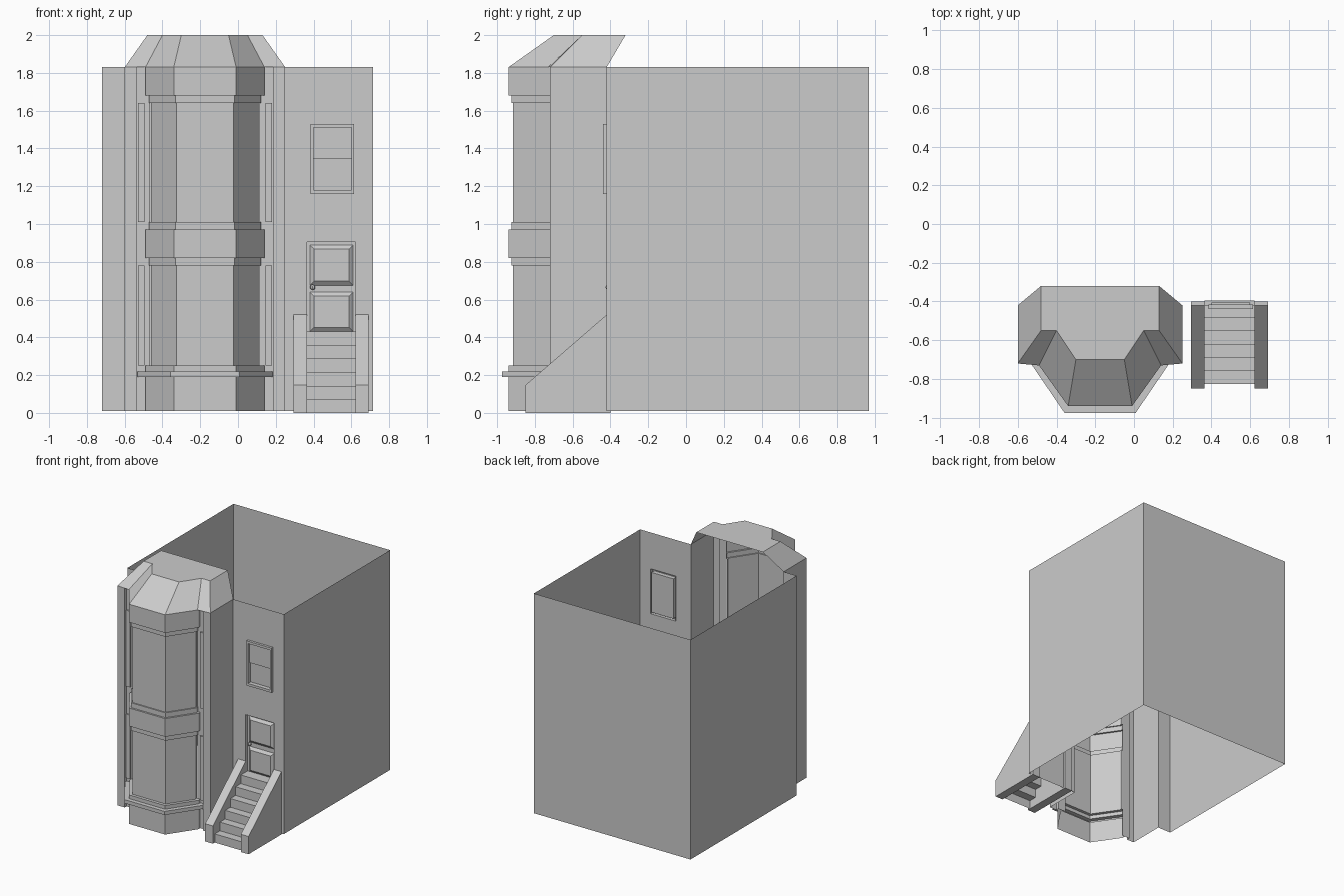
import bpy, bmesh

if "Cube" in bpy.data.objects:
    bpy.data.objects.remove(bpy.data.objects["Cube"])

CX = -0.175                      # centre line of the bay
FRONT, BAY = -0.42, -0.72        # front wall and bay shoulder planes
Z0, Z1 = 0.01, 1.83


def make(name, verts, faces):
    me = bpy.data.meshes.new(name)
    me.from_pydata(verts, [], faces)
    bm = bmesh.new()
    bm.from_mesh(me)
    bmesh.ops.remove_doubles(bm, verts=bm.verts, dist=1e-5)
    bmesh.ops.recalc_face_normals(bm, faces=bm.faces)
    bm.to_mesh(me)
    bm.free()
    ob = bpy.data.objects.new(name, me)
    bpy.context.collection.objects.link(ob)
    return ob


def loft(name, rings, cap_end=False):
    """Skin open rings of equal length."""
    n = len(rings[0])
    verts = [p for r in rings for p in r]
    faces = [(k*n+i, k*n+i+1, (k+1)*n+i+1, (k+1)*n+i)
             for k in range(len(rings)-1) for i in range(n-1)]
    if cap_end:
        faces.append(tuple(range((len(rings)-1)*n, len(rings)*n)))
    return make(name, verts, faces)


def wall(name, path, z0=Z0, z1=Z1):
    return loft(name, [[(x, y, z) for x, y in path] for z in (z0, z1)])


def prism_x(name, prof, x0, x1):
    """Solid with a (y, z) profile swept along x."""
    n = len(prof)
    verts = [(x, y, z) for x in (x0, x1) for y, z in prof]
    faces = [tuple(range(n)), tuple(range(2*n-1, n-1, -1))]
    faces += [(i, (i+1) % n, n+(i+1) % n, n+i) for i in range(n)]
    return make(name, verts, faces)


def box(name, x0, x1, y0, y1, z0, z1):
    return prism_x(name, [(y0, z0), (y1, z0), (y1, z1), (y0, z1)], x0, x1)


def nested(name, steps):
    """Concentric rectangles (x0, x1, z0, z1, y), last one filled."""
    verts, faces = [], []
    for x0, x1, z0, z1, y in steps:
        verts += [(x0, y, z0), (x1, y, z0), (x1, y, z1), (x0, y, z1)]
    for k in range(len(steps)-1):
        faces += [(4*k+i, 4*k+(i+1) % 4, 4*k+4+(i+1) % 4, 4*k+4+i) for i in range(4)]
    faces.append(tuple(range(len(verts)-4, len(verts))))
    return make(name, verts, faces)


def mirrored(half):
    return half + [(2*CX-x, *r) for x, *r in reversed(half)]


# House shell, open at the top and bottom
wall("house_walls", [(-0.6, FRONT), (-0.72, FRONT), (-0.72, 0.97),
                     (0.715, 0.97), (0.715, FRONT)])

# Front wall around the door and window openings
xs = [0.25, 0.365, 0.385, 0.615, 0.622, 0.715]
zs = [Z0, 0.43, 0.905, 1.16, 1.53, Z1]
verts = [(x, FRONT, z) for z in zs for x in xs]
faces = []
for j in range(5):
    for i in range(5):
        if (j == 1 and 1 <= i <= 3) or (j == 3 and i == 2):
            continue
        a = j*6+i
        faces.append((a, a+1, a+7, a+6))
make("front_wall", verts, faces)

# Upstairs window: projecting frame and two sashes
nested("window_frame", [(0.385, 0.615, 1.16, 1.53, -0.415), (0.385, 0.615, 1.16, 1.53, -0.44),
                        (0.40, 0.60, 1.18, 1.51, -0.44), (0.40, 0.60, 1.18, 1.51, -0.405)])
box("upper_sash", 0.40, 0.60, -0.42, -0.406, 1.345, 1.51)

# Door: recessed slab with two raised panels and a knob
nested("door", [(0.365, 0.622, 0.43, 0.905, FRONT), (0.365, 0.622, 0.43, 0.905, -0.395)])
for name, a, b in (("upper_panel", 0.675, 0.89), ("lower_panel", 0.43, 0.64)):
    nested("door_" + name, [(0.38, 0.61, a, b, -0.395),
                            (0.402, 0.588, a+0.022, b-0.022, -0.413)])
bpy.ops.mesh.primitive_uv_sphere_add(segments=8, ring_count=6, radius=0.014,
                                     location=(0.395, -0.412, 0.665))
bpy.context.object.name = "door_knob"

# Stairs, open underneath, between solid sloping side walls
steps = []
for i in range(6):
    y = -0.825 + i*0.068
    steps += [(y, i*0.0717), (y, (i+1)*0.0717)]
steps.append((-0.395, 0.43))
loft("stairs", [[(x, y, z) for y, z in steps] for x in (0.365, 0.622)])
rail = [(-0.85, 0), (-0.85, 0.147), (-0.42, 0.52), (-0.40, 0.52), (-0.40, 0)]
for name, x in (("left", 0.295), ("right", 0.622)):
    prism_x(name + "_stair_wall", rail, x, x+0.07)

# Bay shoulders: side wall, pilaster and recess on each side
R = -0.695
shoulder = [(-0.6, FRONT), (-0.6, BAY), (-0.535, BAY), (-0.535, R), (-0.465, R)]
wall("left_bay_shoulder", shoulder)
wall("right_bay_shoulder", [(2*CX-x, y) for x, y in shoulder])
for x in (-0.53, 0.145):
    for a, b in ((0.25, 0.78), (1.01, 1.64)):
        box("side_window_frame", x, x+0.035, R-0.012, R, a, b)


# Three-sided bay: offset outline follows the vertical moulding profile
def bay_ring(z, d):
    half = [(CX-0.315-1.21*d, R, z), (CX-0.315-1.21*d, BAY, z),
            (CX-0.165-0.53*d, -0.94-d, z)]
    return mirrored(half)


profile = [(Z0, 0), (0.19, 0), (0.19, 0.035), (0.22, 0.035), (0.22, 0), (0.25, 0),
           (0.25, -0.025), (0.78, -0.025), (0.78, -0.015), (0.82, -0.015),
           (0.82, 0), (0.97, 0), (0.97, -0.015), (1.01, -0.015),
           (1.01, -0.025), (1.64, -0.025), (1.64, -0.015), (1.68, -0.015),
           (1.68, 0), (Z1, 0)]
loft("bay_window", [bay_ring(z, d) for z, d in profile])

# Bay roof, open at the back and below
base = [(-0.6, FRONT, Z1), (-0.6, BAY, Z1), (-0.49, -0.73, Z1), (-0.34, -0.94, Z1)]
top = [(-0.48, -0.32, 2), (-0.48, -0.55, 2), (-0.40, -0.55, 2), (-0.30, -0.70, 2)]
loft("bay_roof", [mirrored(base), mirrored(top)], cap_end=True)
